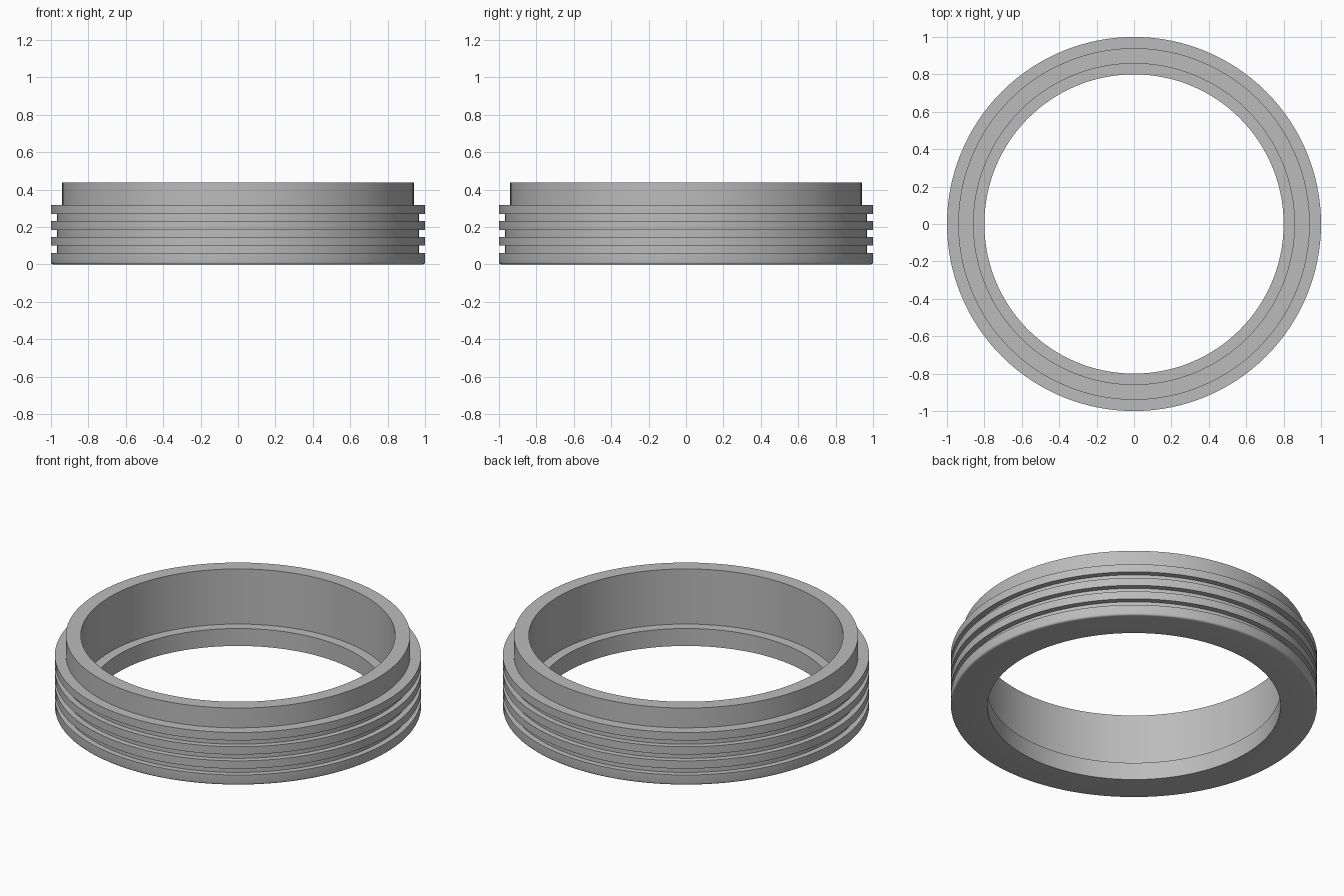
import bpy
import bmesh
import math

if "Cube" in bpy.data.objects:
    bpy.data.objects.remove(bpy.data.objects["Cube"])

SEGMENTS = 128
FILLET = 0.012


def lathe(name, profile, material):
    """Spin a closed (radius, height) profile around the z axis."""
    bm = bmesh.new()
    rings = []
    for i in range(SEGMENTS):
        a = 2 * math.pi * i / SEGMENTS
        rings.append([bm.verts.new((r * math.cos(a), r * math.sin(a), z)) for r, z in profile])
    n = len(profile)
    for i in range(SEGMENTS):
        here, there = rings[i], rings[(i + 1) % SEGMENTS]
        for j in range(n):
            k = (j + 1) % n
            bm.faces.new((here[j], there[j], there[k], here[k]))
    bmesh.ops.recalc_face_normals(bm, faces=bm.faces)
    mesh = bpy.data.meshes.new(name)
    bm.to_mesh(mesh)
    bm.free()
    mesh.materials.append(material)
    obj = bpy.data.objects.new(name, mesh)
    bpy.context.collection.objects.link(obj)
    bpy.context.view_layer.objects.active = obj
    obj.select_set(True)
    bpy.ops.object.shade_smooth_by_angle(angle=math.radians(30))
    return obj


grey = bpy.data.materials.new("grey metal")
grey.diffuse_color = (0.5, 0.5, 0.5, 1)
grey.use_nodes = True
grey.node_tree.nodes["Principled BSDF"].inputs["Base Color"].default_value = grey.diffuse_color

# Bottom lip with a small rounded outer edge
profile = [(0.80, 0.0)]
for i in range(5):
    a = math.pi / 8 * i
    profile.append((1 - FILLET + FILLET * math.sin(a), FILLET - FILLET * math.cos(a)))

# Three grooves between the outer ribs
for low, high in ((0.062, 0.1), (0.147, 0.185), (0.232, 0.27)):
    profile += [(1, low), (0.967, low), (0.967, high), (1, high)]

# Shoulder, neck, bore and inner ledge
profile += [(1, 0.318), (0.94, 0.318), (0.94, 0.437), (0.858, 0.437), (0.858, 0.105), (0.80, 0.105)]

lathe("grooved_ring", profile, grey)
